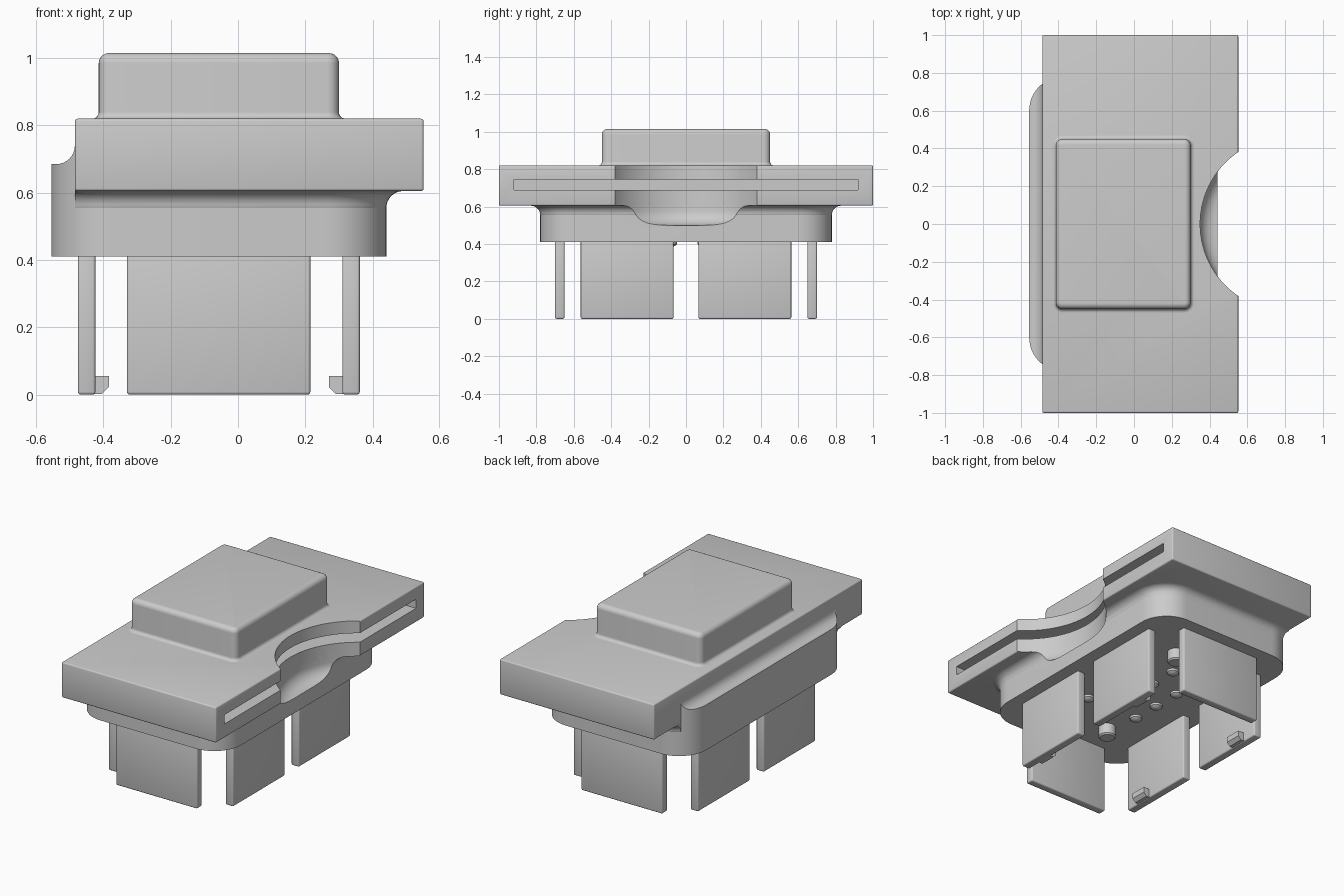
import bpy, bmesh
from math import sin, cos, pi
from mathutils import Vector

if "Cube" in bpy.data.objects:
    bpy.data.objects.remove(bpy.data.objects["Cube"], do_unlink=True)

grey = bpy.data.materials.new("plain_grey")
grey.use_nodes = True
grey.diffuse_color = (0.6, 0.6, 0.6, 1)
grey.node_tree.nodes["Principled BSDF"].inputs["Base Color"].default_value = (0.6, 0.6, 0.6, 1)


def finish(bm, name):
    bmesh.ops.recalc_face_normals(bm, faces=bm.faces[:])
    mesh = bpy.data.meshes.new(name)
    bm.to_mesh(mesh)
    bm.free()
    mesh.materials.append(grey)
    obj = bpy.data.objects.new(name, mesh)
    bpy.context.collection.objects.link(obj)
    return obj


def box(name, x, y, z, bevel=0.0):
    bm = bmesh.new()
    bmesh.ops.create_cube(bm, size=1)
    for v in bm.verts:
        v.co = Vector([(a + b) / 2 + c * (b - a) for (a, b), c in zip((x, y, z), v.co)])
    if bevel:
        bmesh.ops.bevel(bm, geom=bm.edges[:], offset=bevel, segments=3,
                        profile=0.5, affect='EDGES')
    return finish(bm, name)


def loft(name, centre, half, radius, profile, n=12, min_x=None):
    """Stack rounded rectangles; profile lists (outward offset, height)."""
    bm = bmesh.new()
    rings = []
    for off, z in profile:
        r = radius + off
        ring = []
        for k, (sx, sy) in enumerate(((1, 1), (-1, 1), (-1, -1), (1, -1))):
            for i in range(n + 1):
                a = (k + i / n) * pi / 2
                x = centre[0] + sx * (half[0] - radius) + r * cos(a)
                y = centre[1] + sy * (half[1] - radius) + r * sin(a)
                if min_x is not None:
                    x = max(x, min_x)
                ring.append(bm.verts.new((x, y, z)))
        rings.append(ring)
    for low, high in zip(rings, rings[1:]):
        for i in range(len(low)):
            j = (i + 1) % len(low)
            bm.faces.new((low[i], low[j], high[j], high[i]))
    bm.faces.new(rings[0])
    bm.faces.new(rings[-1])
    bmesh.ops.remove_doubles(bm, verts=bm.verts[:], dist=1e-5)
    return finish(bm, name)


def extrude_y(name, points, y0, y1):
    bm = bmesh.new()
    face = bm.faces.new([bm.verts.new((x, y0, z)) for x, z in points])
    new = bmesh.ops.extrude_face_region(bm, geom=[face])["geom"]
    bmesh.ops.translate(bm, vec=(0, y1 - y0, 0),
                        verts=[v for v in new if isinstance(v, bmesh.types.BMVert)])
    return finish(bm, name)


def cut(obj, *cutters, operation='DIFFERENCE'):
    for c in cutters:
        mod = obj.modifiers.new("cut", 'BOOLEAN')
        mod.operation, mod.solver, mod.object = operation, 'EXACT', c
    bpy.context.view_layer.update()
    dg = bpy.context.evaluated_depsgraph_get()
    mesh = bpy.data.meshes.new_from_object(obj.evaluated_get(dg))
    obj.modifiers.clear()
    obj.data = mesh


def arc(cx, cz, r, a0, a1, n=8):
    return [(cx + r * cos(a0 + (a1 - a0) * i / n), cz + r * sin(a0 + (a1 - a0) * i / n))
            for i in range(n + 1)]


BASE = dict(centre=(-0.057, 0), half=(0.498, 0.78), radius=0.18)
SIDE = -0.485

# Cutters: thumb notch, card slot, base outline
notch = loft("notch_cutter", (0.81, 0), (0.46, 0.46), 0.46,
             arc(-0.08, 0.58, 0.08, -pi / 2, 0) + [(0, 1.1)], n=24)
slot = box("slot_cutter", (-0.43, 0.7), (-0.92, 0.92), (0.69, 0.745))
outline = loft("outline_cutter", profile=[(0, 0.4), (0, 0.9)], **BASE)

# Wide slab with slot
slab = box("slab", (SIDE, 0.552), (-1, 1), (0.605, 0.82), 0.008)
cut(slab, notch, slot)

# Rounded base and the flare that meets the slab
base = loft("base", profile=[(0, 0.41), (0, 0.685)], **BASE)
cut(base, notch)
flare = loft("base_flare", profile=[(-0.01, 0.54)] + arc(0.05, 0.555, 0.05, pi, pi / 2)
             + [(0.05, 0.609)], min_x=SIDE, **BASE)
cut(flare, notch)

# Curved ledge fillet beside the slab
ledge = extrude_y("ledge_fillet", [(-0.465, 0.67), (-0.54, 0.67)]
                  + arc(-0.54, 0.74, 0.055, -pi / 2, 0) + [(-0.465, 0.74)], -0.77, 0.77)
cut(ledge, outline, operation='INTERSECT')

# Raised top block with flared foot and rounded rim
top = loft("top_block", (-0.057, 0), (0.357, 0.45), 0.035,
           [(0.02, 0.81)] + arc(0.02, 0.84, 0.02, 1.5 * pi, pi)
           + arc(-0.03, 0.985, 0.03, 0, pi / 2), n=6)

# Hanging plates on all four sides
for tag, s in (("front", -1), ("back", 1)):
    ys = sorted((s * 0.65, s * 0.70))
    box(tag + "_plate", (-0.33, 0.215), ys, (0, 0.42), 0.008)
    side_y = sorted((s * 0.067, s * 0.563))
    for side, d, inner in (("left", 1, 0.31), ("right", -1, -0.424)):
        box(f"{tag}_{side}_plate", sorted((inner, inner + d * 0.052)), side_y, (0, 0.42), 0.008)
        # Chamfered hook on the inner face
        pts = [(inner + d * 0.01, 0.002), (inner - d * 0.02, 0.002), (inner - d * 0.04, 0.022),
               (inner - d * 0.04, 0.055), (inner + d * 0.01, 0.055)]
        extrude_y(f"{tag}_{side}_hook", pts, s * 0.37, s * 0.47)

# Locating pegs and contact domes under the base
for i, s in enumerate((-1, 1)):
    loft(f"peg_{i}", (-0.057 + s * 0.125, s * 0.455), (0.05, 0.05), 0.05,
         [(-0.008, 0.34), (0, 0.348), (0, 0.42)], n=6)
for i in range(3):
    for j in range(4):
        loft(f"contact_{i}_{j}", (-0.235 + i * 0.178, -0.263 + j * 0.18), (0.038, 0.038), 0.038,
             [(-0.03, 0.385), (-0.015, 0.389), (-0.004, 0.398), (0, 0.42)], n=5)

for c in (notch, slot, outline):
    bpy.data.objects.remove(c, do_unlink=True)

# Smooth shading with sharp creases
bpy.ops.object.select_all(action='DESELECT')
for o in bpy.context.collection.objects:
    if o.type == 'MESH':
        o.select_set(True)
        bpy.context.view_layer.objects.active = o
bpy.ops.object.shade_smooth_by_angle(angle=0.6)
